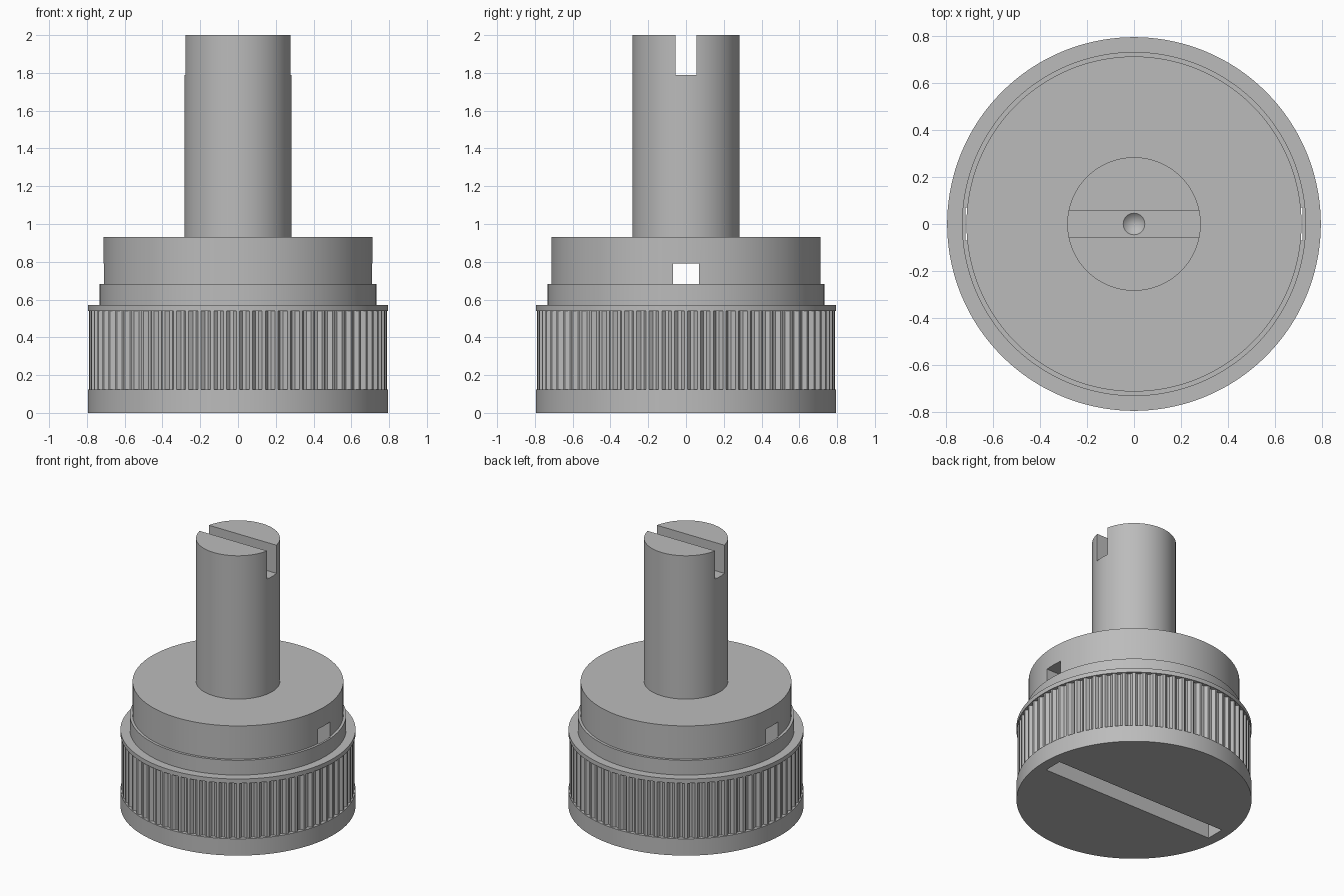
import bpy, bmesh
from math import cos, sin, pi, radians
from mathutils import Matrix, Vector

default = bpy.data.objects.get("Cube")
if default:
    bpy.data.objects.remove(default, do_unlink=True)

TEETH = 72
SEGMENTS = TEETH * 4

metal = bpy.data.materials.new("grey_metal")
GREY = (0.5, 0.5, 0.5, 1)
metal.diffuse_color = GREY
metal.use_nodes = True
metal.node_tree.nodes["Principled BSDF"].inputs["Base Color"].default_value = GREY


def finish(bm, name):
    bmesh.ops.recalc_face_normals(bm, faces=bm.faces)
    mesh = bpy.data.meshes.new(name)
    bm.to_mesh(mesh)
    bm.free()
    obj = bpy.data.objects.new(name, mesh)
    obj.data.materials.append(metal)
    bpy.context.collection.objects.link(obj)
    return obj


def turned(name, profile, segments):
    """Closed solid of revolution; each row is (outer radius, tooth root radius, z)."""
    bm = bmesh.new()
    rings = []
    for outer, root, z in profile:
        ring = []
        for i in range(segments):
            r = outer if i % 4 < 2 else root
            a = 2 * pi * (i - 0.5) / segments
            ring.append(bm.verts.new((r * cos(a), r * sin(a), z)))
        rings.append(ring)
    for low, high in zip(rings, rings[1:]):
        for i in range(segments):
            j = (i + 1) % segments
            bm.faces.new((low[i], low[j], high[j], high[i]))
    bm.faces.new(rings[0][::-1])
    bm.faces.new(rings[-1])
    return finish(bm, name)


def box(name, size, centre):
    bm = bmesh.new()
    bmesh.ops.create_cube(bm, size=1)
    bmesh.ops.scale(bm, vec=size, verts=bm.verts)
    bmesh.ops.translate(bm, vec=centre, verts=bm.verts)
    return finish(bm, name)


def cut(target, cutter):
    bpy.ops.object.select_all(action="DESELECT")
    bpy.context.view_layer.objects.active = target
    target.select_set(True)
    mod = target.modifiers.new("cut", "BOOLEAN")
    mod.operation, mod.solver, mod.object = "DIFFERENCE", "EXACT", cutter
    bpy.ops.object.modifier_apply(modifier=mod.name)
    bpy.data.objects.remove(cutter, do_unlink=True)


# Knob: base rim, knurled grip, collar, step and hub
knob = turned("knurled_knob", [
    (0.795, 0.795, 0), (0.795, 0.795, 0.125),
    (0.788, 0.768, 0.125), (0.788, 0.768, 0.54),
    (0.795, 0.795, 0.54), (0.795, 0.795, 0.572),
    (0.732, 0.732, 0.572), (0.732, 0.732, 0.682),
    (0.713, 0.713, 0.682), (0.713, 0.713, 0.93),
], SEGMENTS)

# Blade slot rising from the underside and breaking out through the hub
cut(knob, box("slot_cutter", (1.434, 0.14, 0.89), (0, 0, 0.345)))

# Shaft with screwdriver slot and centre dimple
shaft = turned("shaft", [(0.284, 0.284, 0.88), (0.284, 0.284, 2)], 96)
cut(shaft, box("shaft_slot_cutter", (0.8, 0.11, 0.4), (0, 0, 1.99)))
bm = bmesh.new()
bmesh.ops.create_cone(bm, cap_ends=True, segments=32, radius1=0, radius2=0.06,
                      depth=0.06, matrix=Matrix.Translation(Vector((0, 0, 1.774))))
bmesh.ops.remove_doubles(bm, verts=bm.verts, dist=0.0001)
cut(shaft, finish(bm, "dimple_cutter"))

# Smooth round walls, crisp edges
bpy.ops.object.select_all(action="DESELECT")
for part in (knob, shaft):
    part.select_set(True)
bpy.context.view_layer.objects.active = knob
bpy.ops.object.shade_smooth_by_angle(angle=radians(25))
